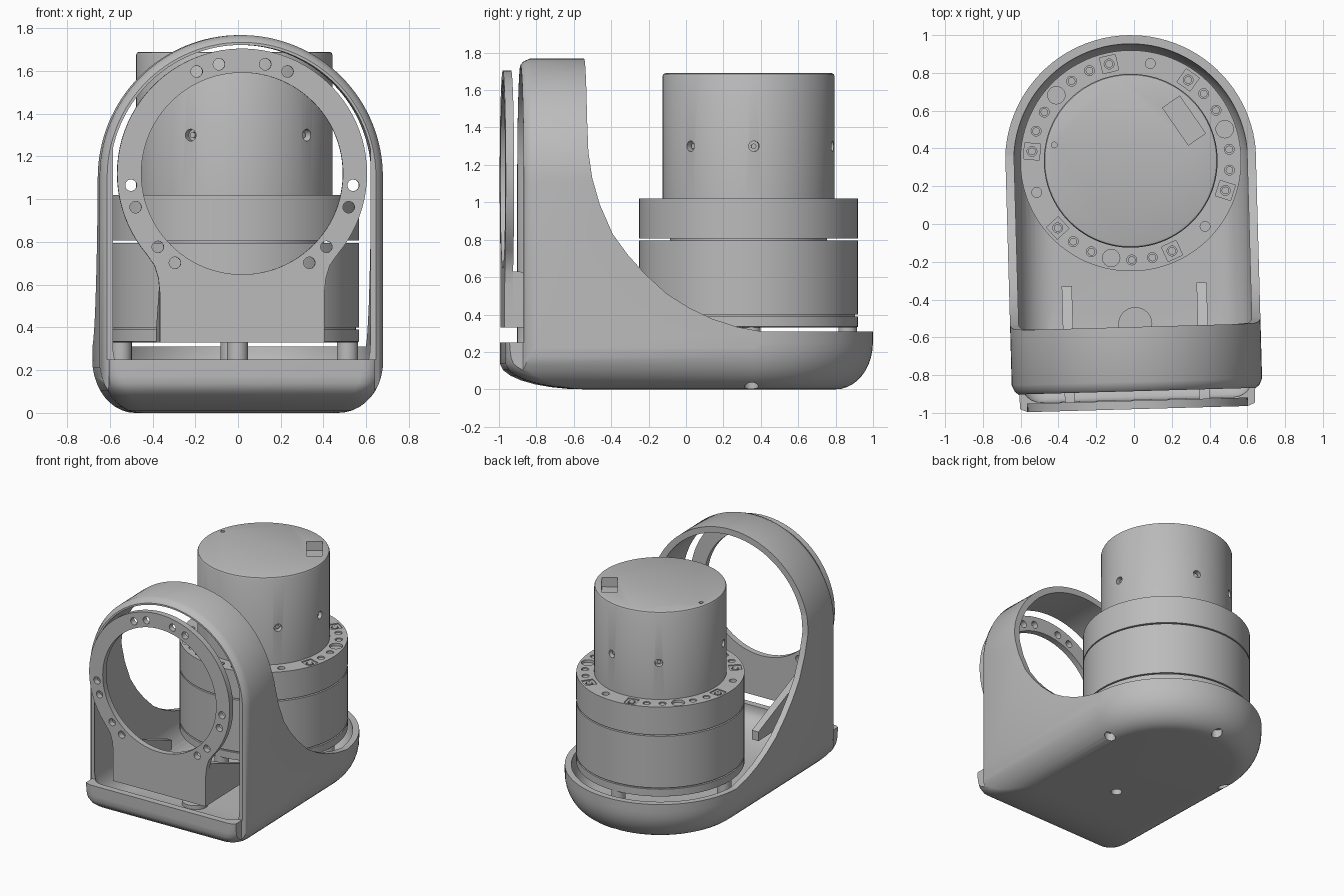
import bpy, bmesh
from math import sin, cos, pi, radians, sqrt
from mathutils import Matrix, Vector

if "Cube" in bpy.data.objects:
    bpy.data.objects.remove(bpy.data.objects["Cube"], do_unlink=True)

grey = bpy.data.materials.new("machine_grey")
grey.use_nodes = True
grey.diffuse_color = (0.5, 0.5, 0.5, 1)
grey.node_tree.nodes["Principled BSDF"].inputs["Base Color"].default_value = (0.5, 0.5, 0.5, 1)

CX, CY = -0.008, 0.335      # motor axis
parts = []


def make(name, bm, keep=True):
    bmesh.ops.recalc_face_normals(bm, faces=bm.faces)
    me = bpy.data.meshes.new(name)
    bm.to_mesh(me)
    bm.free()
    me.materials.append(grey)
    ob = bpy.data.objects.new(name, me)
    bpy.context.collection.objects.link(ob)
    if keep:
        parts.append(ob)
    return ob


def loft(name, rings, keep=True):
    bm = bmesh.new()
    vs = [[bm.verts.new(p) for p in ring] for ring in rings]
    n = len(rings[0])
    for a, b in zip(vs, vs[1:]):
        for i in range(n):
            j = (i + 1) % n
            bm.faces.new((a[i], a[j], b[j], b[i]))
    bm.faces.new(vs[0])
    bm.faces.new(vs[-1])
    return make(name, bm, keep)


def lathe(name, profile, n=96):
    ring = lambda r, z: [(CX + r * cos(2 * pi * i / n), CY + r * sin(2 * pi * i / n), z) for i in range(n)]
    return loft(name, [ring(r, z) for r, z in profile])


def cylinders(name, specs, keep=False, seg=24):
    """specs: (centre, axis, radius, length)"""
    bm = bmesh.new()
    for centre, axis, r, length in specs:
        m = Matrix.Translation(centre) @ Vector(axis).to_track_quat('Z', 'Y').to_matrix().to_4x4()
        bmesh.ops.create_cone(bm, cap_ends=True, segments=seg, radius1=r, radius2=r, depth=length, matrix=m)
    return make(name, bm, keep)


def boxes(name, specs):
    """specs: (centre, size, turn about z)"""
    bm = bmesh.new()
    for centre, size, turn in specs:
        m = Matrix.Translation(centre) @ Matrix.Rotation(turn, 4, 'Z') @ Matrix.Diagonal((*size, 1))
        bmesh.ops.create_cube(bm, size=1, matrix=m)
    return make(name, bm, False)


def combine(ob, tool, op='DIFFERENCE'):
    mod = ob.modifiers.new("cut", 'BOOLEAN')
    mod.operation, mod.object, mod.solver = op, tool, 'EXACT'
    bpy.context.view_layer.objects.active = ob
    bpy.ops.object.modifier_apply(modifier=mod.name)
    bpy.data.objects.remove(tool, do_unlink=True)


def polar(angle, r, z):
    a = radians(angle)
    return (CX + r * cos(a), CY + r * sin(a), z)


# Shell: D-shaped tub with a rounded bottom, crossed with an upright arch
def plan(w, front, z, r=0.1):
    pts = [(w * cos(pi * i / 48), CY + w * sin(pi * i / 48)) for i in range(49)]
    for sx, start in ((-1, pi), (1, 1.5 * pi)):
        for i in range(7):
            a = start + pi / 2 * i / 6
            pts.append((sx * (w - r) + r * cos(a), front + r + r * sin(a)))
    return [(CX + x, y, z) for x, y in pts]


def tub(name, w, front, floor, keep):
    rings = []
    for i in range(11):
        z = 0.25 * (1 - cos(pi / 2 * i / 10))
        side = 0.2 * (1 - sqrt(1 - (1 - z / 0.25) ** 2))
        nose = 0.45 * (1 - sqrt(1 - max(0, 1 - z / 0.14) ** 2))
        rings.append(plan(w - side, front + nose, floor + z))
    rings.append(plan(w, front, 2.0))
    return loft(name, rings, keep)


def arch(r, y):
    top = [(CX + r * cos(pi * i / 64), y, 1.105 + r * sin(pi * i / 64)) for i in range(65)]
    return [(CX + r, y, -0.2)] + top + [(CX - r, y, -0.2)]


shell = tub("shell", 0.665, -0.98, 0, True)
edge = [(-1.3, 0.04), (-0.89, 0.04), (-0.87, 0.015), (-0.835, 0), (1.3, 0)]
combine(shell, loft("arch", [arch(0.663 - d, y) for y, d in edge], False), 'INTERSECT')
hollow = tub("hollow", 0.62, -0.93, 0.07, False)
combine(hollow, loft("inner_arch", [arch(0.617, y) for y in (-1.3, 1.3)], False), 'INTERSECT')
combine(shell, hollow)

# Swept side cutaway and the open front above the lip
sweep = [(-0.545, 2.2), (-0.545, 1.45), (-0.54, 1.27), (-0.52, 1.13), (-0.48, 0.99), (-0.41, 0.83),
         (-0.33, 0.72), (-0.24, 0.62), (-0.12, 0.51), (0, 0.435), (0.12, 0.378), (0.25, 0.335),
         (0.38, 0.31), (1.4, 0.31), (1.4, 2.2)]
combine(shell, loft("side_cut", [[(x, y, z) for y, z in sweep] for x in (-1, 1)], False))
combine(shell, boxes("front_cut", [((0, -1.185, 1.25), (3, 0.6, 2), 0)]))
quarters = (0, 90, 180, 270)
combine(shell, cylinders("foot_holes", [(polar(a, 0.53, 0), (0, 0, 1), 0.038, 0.3) for a in quarters]))

# Feet between shell floor and motor
cylinders("motor_feet", [(polar(a, 0.53, 0.2), (0, 0, 1), 0.05, 0.27) for a in quarters], True)
cylinders("floor_boss", [((CX, -0.53, 0.08), (0, 0, 1), 0.09, 0.05)], True, 32)

# Motor body with its seams
body = lathe("motor_body", [(0.575, 0.33), (0.585, 0.335), (0.585, 0.39), (0.57, 0.39), (0.57, 0.4),
                            (0.585, 0.4), (0.585, 0.796), (0.42, 0.796), (0.42, 0.806), (0.585, 0.806),
                            (0.585, 1.02), (0.45, 1.02), (0.45, 1.0)])
groups = (17, 137, 257)
combine(body, boxes("pads", [(polar(g + s, 0.525, 1.02), (0.085, 0.085, 0.016), radians(g + s))
                             for g in groups for s in (-36, 36)]))
holes = [(polar(g + s, 0.525, 1.02), (0, 0, 1), 0.026, 0.06) for g in groups for s in (-36, -24, -12, 12, 24, 36, 60)]
holes += [(polar(g, 0.525, 1.02), (0, 0, 1), 0.046, 0.04) for g in groups]
combine(body, cylinders("rim_holes", holes))

# Screws sunk in the rim holes, each with a slot bar
cylinders("rim_screws", [(polar(g + s, 0.525, 0.999), (0, 0, 1), 0.02, 0.03)
                         for g in groups for s in (-36, -24, -12, 12, 24, 36)], True, 16)

# Upper housing with side screw holes and a socket on top
housing = lathe("motor_housing", [(0.46, 1.0), (0.46, 1.675), (0.455, 1.686), (0.445, 1.69)])
side = []
for g in (-44, 76, 196):
    for a in (g, g + 46):
        side.append((polar(a, 0.46, 1.3), (cos(radians(a)), sin(radians(a)), 0), 0.028, 0.08))
combine(housing, cylinders("side_holes", side))
combine(housing, boxes("socket", [((0.28, 0.54, 1.69), (0.11, 0.24, 0.14), radians(33))]))
combine(housing, cylinders("pin_hole", [((-0.41, 0.43, 1.69), (0, 0, 1), 0.015, 0.06)]))
cylinders("side_screws", [(Vector(c) - Vector(d) * 0.035, d, 0.014, 0.03) for c, d, r, l in side], True, 12)

# Front mounting ring with a square foot
RZ = 1.12
outline = [(0.585 * cos(radians(a)), RZ + 0.585 * sin(radians(a))) for a in range(-40, 221, 4)]
foot = [(0.41, 0.69), (0.392, 0.63), (0.385, 0.56), (0.385, 0.33)]
outline += [(-x, z) for x, z in foot] + foot[::-1]
ring = loft("mounting_ring", [[(CX + x, y, z) for x, z in outline] for y in (-0.98, -0.935)])
combine(ring, cylinders("ring_bore", [((CX, -0.96, RZ), (0, 1, 0), 0.472, 0.3)], False, 96))
bolt_angles = [66, 78, -6, -17.5, -41, -53]
bolts = [((CX + sx * 0.523 * cos(radians(a)), -0.96, RZ + 0.523 * sin(radians(a))), (0, 1, 0), 0.027, 0.3)
         for a in bolt_angles for sx in (-1, 1)]
combine(ring, cylinders("ring_holes", bolts))

# Sloped gussets behind the ring foot
slope = [(-0.94, 0.33), (-0.32, 0.33), (-0.32, 0.4), (-0.9, 0.63), (-0.94, 0.63)]
for name, s in (("left_gusset", 1), ("right_gusset", -1)):
    loft(name, [[(CX + s * x, y, z) for y, z in slope] for x in (0.33, 0.384)])

# Small turn of the whole assembly, then shading
for ob in parts:
    ob.data.transform(Matrix.Rotation(radians(1.6), 4, 'Z'))
    bpy.ops.object.select_all(action='DESELECT')
    ob.select_set(True)
    bpy.context.view_layer.objects.active = ob
    bpy.ops.object.shade_smooth_by_angle(angle=radians(30))
